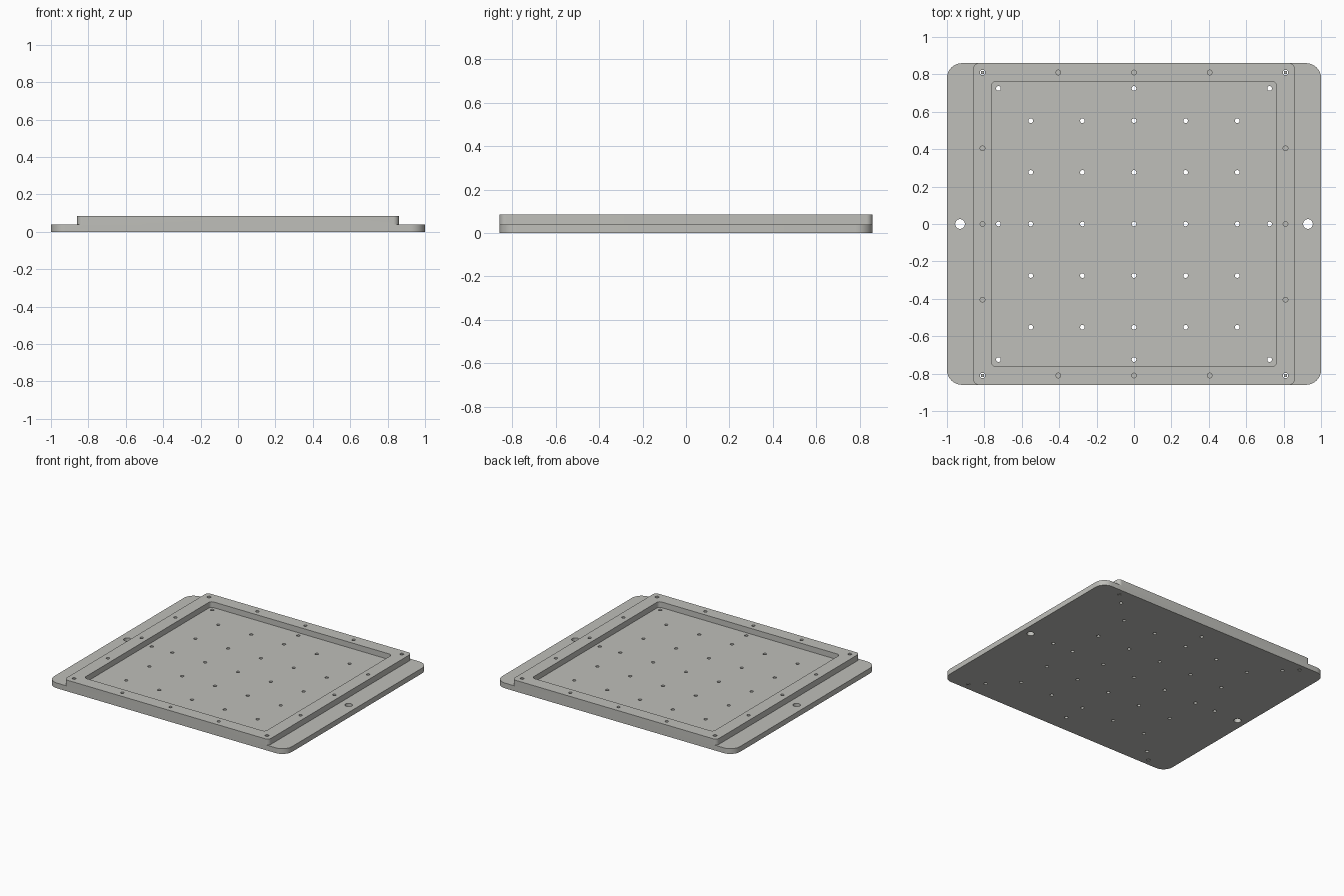
import bpy, bmesh, math

if "Cube" in bpy.data.objects:
    bpy.data.objects.remove(bpy.data.objects["Cube"])

BASE_TOP, RIM_TOP, POCKET_FLOOR = 0.04, 0.085, 0.042

grey = bpy.data.materials.new("warm_grey")
grey.diffuse_color = (0.52, 0.52, 0.49, 1)
grey.use_nodes = True
grey.node_tree.nodes["Principled BSDF"].inputs["Base Color"].default_value = grey.diffuse_color


def circle(x, y, r, n=24):
    return [(x + r * math.cos(2 * math.pi * i / n),
             y + r * math.sin(2 * math.pi * i / n)) for i in range(n)]


def rounded_rect(hx, hy, r, n=8):
    pts = []
    for k, (sx, sy) in enumerate(((1, 1), (-1, 1), (-1, -1), (1, -1))):
        for i in range(n + 1):
            a = math.pi / 2 * (k + i / n)
            pts.append((sx * (hx - r) + r * math.cos(a),
                        sy * (hy - r) + r * math.sin(a)))
    return pts


def prisms(name, items):
    """Extrude each (outline, z0, z1) and keep them in one object."""
    bm = bmesh.new()
    for outline, z0, z1 in items:
        low = [bm.verts.new((x, y, z0)) for x, y in outline]
        high = [bm.verts.new((x, y, z1)) for x, y in outline]
        bm.faces.new(low[::-1])
        bm.faces.new(high)
        n = len(low)
        for i in range(n):
            j = (i + 1) % n
            bm.faces.new((low[i], low[j], high[j], high[i]))
    mesh = bpy.data.meshes.new(name)
    bm.to_mesh(mesh)
    bm.free()
    mesh.materials.append(grey)
    ob = bpy.data.objects.new(name, mesh)
    bpy.context.collection.objects.link(ob)
    return ob


def activate(ob):
    bpy.ops.object.select_all(action='DESELECT')
    ob.select_set(True)
    bpy.context.view_layer.objects.active = ob


def combine(ob, tool, operation):
    mod = ob.modifiers.new(operation.lower(), 'BOOLEAN')
    mod.operation, mod.solver, mod.object = operation, 'EXACT', tool
    activate(ob)
    bpy.ops.object.modifier_apply(modifier=mod.name)
    bpy.data.objects.remove(tool)


# Wide base with side flanges, raised square block, shallow pocket
plate = prisms("fixture_plate", [(rounded_rect(1, 0.86, 0.08), 0, BASE_TOP)])
block = prisms("raised_block", [(rounded_rect(0.86, 0.86, 0.03), 0.02, RIM_TOP)])
combine(plate, block, 'UNION')
pocket = prisms("pocket_cutter", [(rounded_rect(0.762, 0.762, 0.025), POCKET_FLOOR, 0.2)])
combine(plate, pocket, 'DIFFERENCE')

holes = []
# Through holes: 5 x 5 grid in the pocket
for i in range(-2, 3):
    for j in range(-2, 3):
        holes.append((circle(0.276 * i, 0.276 * j, 0.0125), -0.1, 0.2))
corners = [(sx, sy) for sx in (-1, 1) for sy in (-1, 1)]
sides = [(1, 0), (-1, 0), (0, 1), (0, -1)]
# Through holes along the pocket edge
for sx, sy in corners + sides:
    holes.append((circle(0.725 * sx, 0.725 * sy, 0.0125), -0.1, 0.2))
# Blind holes in the rim
for sx, sy in sides:
    for t in (-0.405, 0, 0.405):
        x, y = 0.81 * sx + t * abs(sy), 0.81 * sy + t * abs(sx)
        holes.append((circle(x, y, 0.0125), 0.045, 0.2))
# Corner pin holes and large flange holes
for sx, sy in corners:
    holes.append((circle(0.81 * sx, 0.81 * sy, 0.014), -0.1, 0.2))
for s in (-1, 1):
    holes.append((circle(0.93 * s, 0, 0.026, 32), -0.1, 0.2))
combine(plate, prisms("hole_cutter", holes), 'DIFFERENCE')

# Pins standing in the corner holes
pins = prisms("corner_pins", [(circle(0.81 * sx, 0.81 * sy, 0.0095), 0, RIM_TOP)
                              for sx, sy in corners])

for ob in (plate, pins):
    activate(ob)
    bpy.ops.object.shade_smooth_by_angle(angle=math.radians(30))
